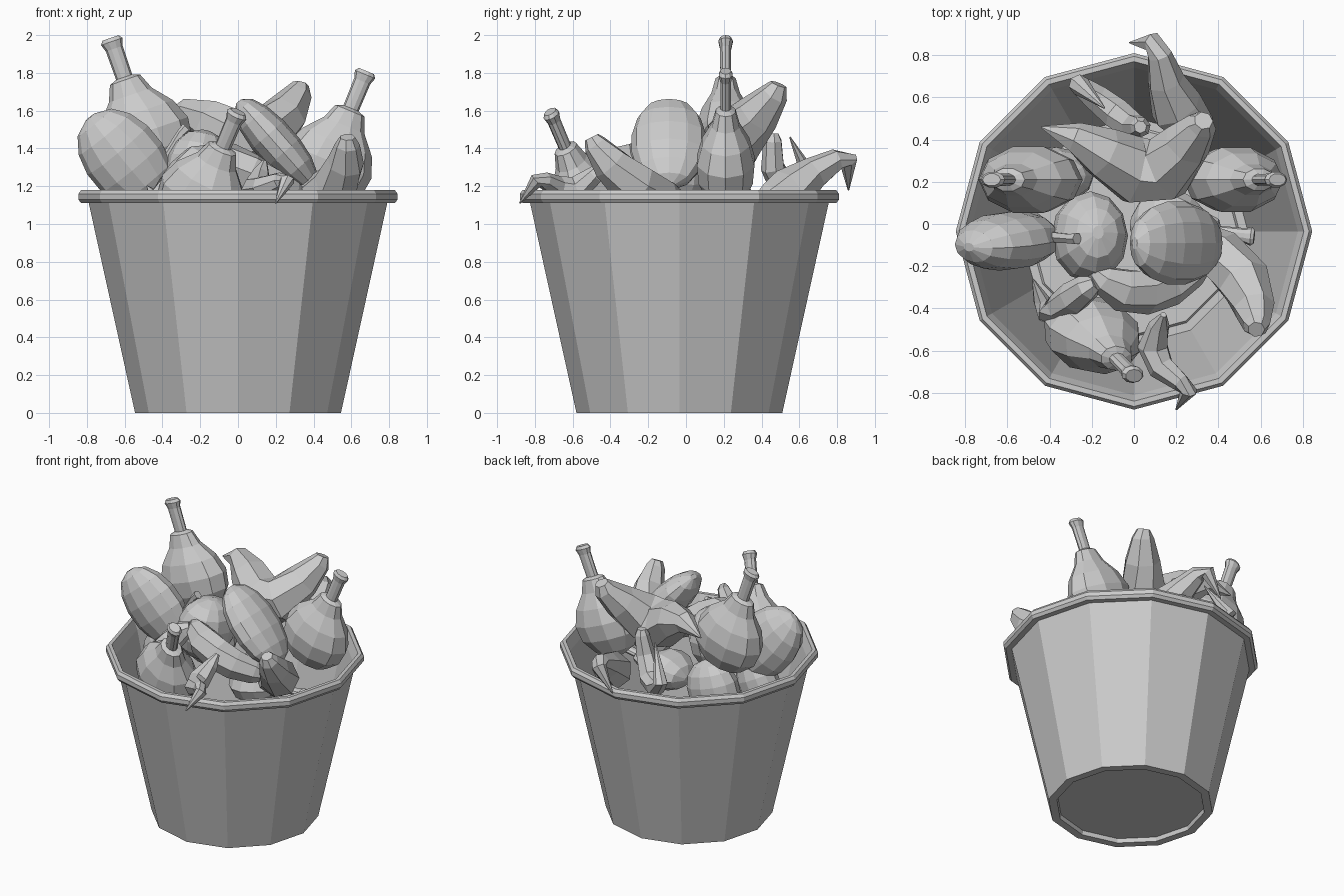
import bpy, bmesh, math
from mathutils import Vector as V

if "Cube" in bpy.data.objects:
    bpy.data.objects.remove(bpy.data.objects["Cube"])

mat = bpy.data.materials.new("plain_grey")
mat.diffuse_color = (0.6, 0.6, 0.6, 1)
mat.use_nodes = True
mat.node_tree.nodes["Principled BSDF"].inputs["Base Color"].default_value = mat.diffuse_color


def finish(name, bm):
    bmesh.ops.recalc_face_normals(bm, faces=bm.faces)
    me = bpy.data.meshes.new(name)
    bm.to_mesh(me)
    bm.free()
    me.materials.append(mat)
    ob = bpy.data.objects.new(name, me)
    bpy.context.collection.objects.link(ob)
    return ob


def loft(name, pts, radii, side, flat=1.0, n=8):
    """Rings along a path; 'side' is the direction scaled by 'flat'."""
    pts = [V(p) for p in pts]
    bm = bmesh.new()
    rings = []
    for i, (p, r) in enumerate(zip(pts, radii)):
        t = (pts[min(i + 1, len(pts) - 1)] - pts[max(i - 1, 0)]).normalized()
        s = V(side)
        s = (s - t * s.dot(t)).normalized()
        o = t.cross(s)
        rings.append([bm.verts.new(p + r * (math.cos(a) * o + flat * math.sin(a) * s))
                      for a in (math.tau * k / n for k in range(n))])
    for a, b in zip(rings, rings[1:]):
        for k in range(n):
            bm.faces.new((a[k], a[(k + 1) % n], b[(k + 1) % n], b[k]))
    bm.faces.new(rings[0])
    bm.faces.new(rings[-1])
    return finish(name, bm)


def gourd(name, tip, up, side, flat, s=1.0):
    """Bulb with a narrow neck and a flared stem, hung from the stem tip."""
    prof = [(0, .045), (.02, .06), (.06, .047), (.22, .045), (.235, .085), (.32, .12),
            (.42, .205), (.53, .25), (.64, .235), (.74, .16), (.79, .04)]
    d = V(up).normalized()
    return loft(name, [V(tip) - d * t * s for t, r in prof], [r * s for t, r in prof],
                side, flat, 10)


def squash(name, c, axis, half, side, r, flat):
    """Flattened egg-shaped squash."""
    d = V(axis).normalized()
    ts = [math.radians(a) for a in (-84, -60, -36, -12, 12, 36, 60, 84)]
    return loft(name, [V(c) + d * half * math.sin(a) for a in ts],
                [r * math.cos(a) ** .85 for a in ts], side, flat, 12)


def pepper(name, pts, radii, side=(0, 0, 1), flat=1.0):
    """Bent pepper, blunt at the first point and pointed at the last."""
    return loft(name, pts, radii, side, flat, 7)


# bucket: closed twelve-sided lathe with rolled rim and recessed floor
prof = [(.485, .03), (.49, 0), (.545, 0), (.79, 1.11), (.83, 1.11), (.845, 1.13),
        (.845, 1.16), (.83, 1.18), (.805, 1.18), (.777, 1.11), (.54, .03),
        (.50, .03), (.49, .042)]
bm = bmesh.new()
cy = -.035
rings = [[bm.verts.new((r * math.cos(k * math.pi / 6), cy + r * math.sin(k * math.pi / 6), z))
          for k in range(12)] for r, z in prof]
for a, b in zip(rings, rings[1:]):
    for k in range(12):
        bm.faces.new((a[k], a[(k + 1) % 12], b[(k + 1) % 12], b[k]))
bm.faces.new(rings[0])
bm.faces.new(rings[-1])
finish("bucket", bm)

# gourds with stems
gourd("gourd_left", (-.675, .21, 1.985), (-.33, 0, .95), (0, 1, 0), .66)
gourd("gourd_right", (.68, .21, 1.81), (.38, 0, .92), (0, 1, 0), .66, .97)
gourd("gourd_front", (.0, -.72, 1.595), (.36, -.36, .85), (.3, .9, .25), .75, .97)
gourd("gourd_buried", (.57, -.06, 1.02), (.9, -.1, .1), (0, 0, 1), .68, .75)

# stemless squashes
squash("squash_centre", (.2, -.09, 1.425), (.66, 0, -.75), .3, (0, 1, 0), .115, 1.75)
squash("squash_left", (-.6, -.08, 1.345), (-.62, -.1, .75), .29, (.1, 1, 0), .21, .66)
squash("squash_middle", (-.21, -.06, 1.29), (.2, .1, 1), .21, (0, 1, 0), .18, 1.2)
squash("squash_low_back", (-.38, .23, 1.07), (.3, 0, 1), .2, (0, 1, 0), .19, .72)
squash("squash_low_left", (-.54, -.05, 1.06), (.5, 0, 1), .18, (0, 1, 0), .15, .8)
loft("squash_left_stem", [(-.42, -.06, 1.28), (-.3, -.07, 1.48), (-.27, -.07, 1.51)],
     [.03, .025, .03], (0, 1, 0), 1, 6)

# bent peppers
pepper("pepper_top",
       [(.33, .49, 1.74), (.32, .47, 1.69), (.25, .38, 1.58), (.15, .26, 1.46),
        (0, .25, 1.44), (-.15, .34, 1.54), (-.28, .41, 1.59), (-.44, .46, 1.54)],
       [.045, .075, .12, .16, .165, .125, .075, .005])
pepper("pepper_right",
       [(.58, -.5, 1.46), (.58, -.48, 1.42), (.57, -.4, 1.32), (.52, -.27, 1.2),
        (.4, -.14, 1.12), (.25, -.05, 1.1), (.12, -.08, 1.2)],
       [.04, .065, .1, .13, .125, .08, .005])
pepper("pepper_back",
       [(.32, .38, 1.1), (.29, .45, 1.12), (.2, .55, 1.17), (.15, .68, 1.27),
        (.12, .8, 1.34), (.09, .86, 1.34), (-.02, .86, 1.18)],
       [.05, .1, .13, .09, .06, .05, .004])
pepper("pepper_back_small",
       [(.03, .46, 1.48), (.03, .46, 1.44), (0, .46, 1.3), (-.08, .52, 1.18),
        (-.18, .6, 1.17), (-.26, .66, 1.24), (-.14, .55, 1.46)],
       [.03, .05, .065, .075, .065, .05, .004], (.6, .7, 0))
pepper("pepper_front_hook",
       [(.14, -.43, 1.33), (.12, -.48, 1.26), (.09, -.58, 1.18), (.13, -.68, 1.19),
        (.22, -.75, 1.23), (.26, -.79, 1.23), (.2, -.88, 1.11)],
       [.015, .05, .075, .065, .045, .04, .004])
pepper("pepper_front",
       [(-.19, -.22, 1.38), (-.15, -.26, 1.37), (-.06, -.31, 1.33), (.06, -.32, 1.27),
        (.17, -.29, 1.21), (.28, -.22, 1.16), (.36, -.18, 1.13)],
       [.04, .07, .105, .11, .1, .08, .03])
pepper("pepper_front_left",
       [(-.18, -.28, 1.38), (-.22, -.3, 1.36), (-.29, -.35, 1.28), (-.36, -.4, 1.2),
        (-.42, -.42, 1.14), (-.44, -.36, 1.14), (-.48, -.26, 1.2)],
       [.04, .065, .08, .07, .05, .04, .004])
